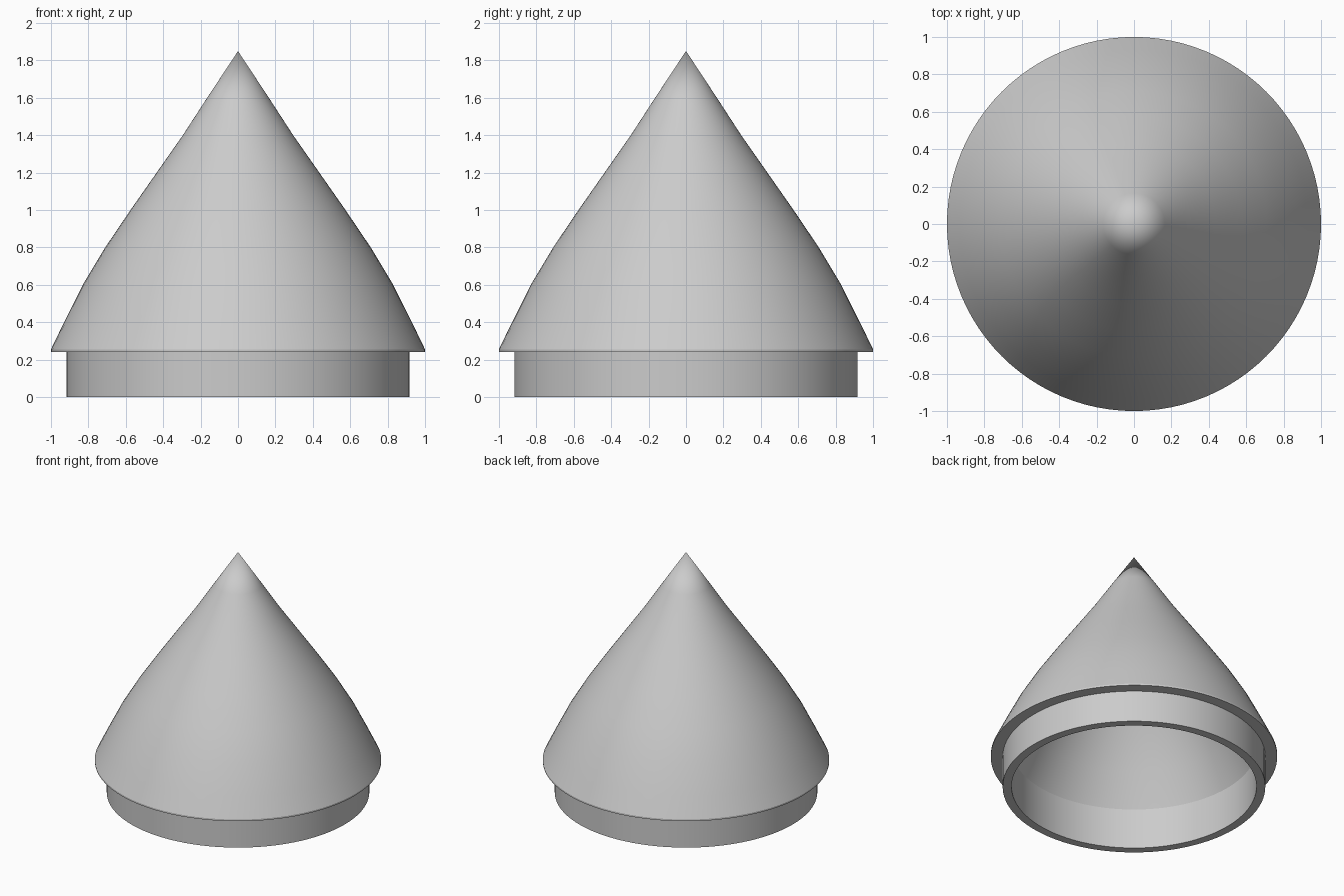
import bpy, bmesh, math

cube = bpy.data.objects.get("Cube")
if cube:
    bpy.data.objects.remove(cube)

SEGMENTS = 96

grey = bpy.data.materials.new("plain grey")
grey.use_nodes = True
COLOUR = (0.6, 0.6, 0.6, 1)
grey.diffuse_color = COLOUR
grey.node_tree.nodes["Principled BSDF"].inputs["Base Color"].default_value = COLOUR


def lathe(name, profile):
    """Spin an (r, z) profile around the vertical axis."""
    bm = bmesh.new()
    verts = [bm.verts.new((r, 0, z)) for r, z in profile]
    edges = [bm.edges.new(pair) for pair in zip(verts, verts[1:])]
    bmesh.ops.spin(bm, geom=verts + edges, cent=(0, 0, 0), axis=(0, 0, 1),
                   angle=math.tau, steps=SEGMENTS, use_duplicate=False)
    bmesh.ops.remove_doubles(bm, verts=bm.verts, dist=0.0005)
    bmesh.ops.recalc_face_normals(bm, faces=bm.faces)
    mesh = bpy.data.meshes.new(name)
    bm.to_mesh(mesh)
    bm.free()
    mesh.materials.append(grey)
    obj = bpy.data.objects.new(name, mesh)
    bpy.context.collection.objects.link(obj)
    bpy.ops.object.select_all(action="DESELECT")
    obj.select_set(True)
    bpy.context.view_layer.objects.active = obj
    bpy.ops.object.shade_smooth_by_angle(angle=math.radians(25))
    return obj


# Curved outer shell with its thin rim
outer = [(0, 1.85), (0.165, 1.6), (0.295, 1.4), (0.435, 1.2), (0.575, 1.0),
         (0.71, 0.8), (0.83, 0.6), (0.93, 0.4), (1.0, 0.255), (1.0, 0.242)]

# Plug-in collar below the rim
collar = [(0.917, 0.242), (0.917, 0), (0.855, 0)]

# Hollow inside, following the shell
inner = [(0.855, 0.31), (0.74, 0.55), (0.63, 0.75), (0.5, 0.95),
         (0.36, 1.15), (0.22, 1.36), (0, 1.7)]

lathe("hollow_nose_cone", outer + collar + inner)
